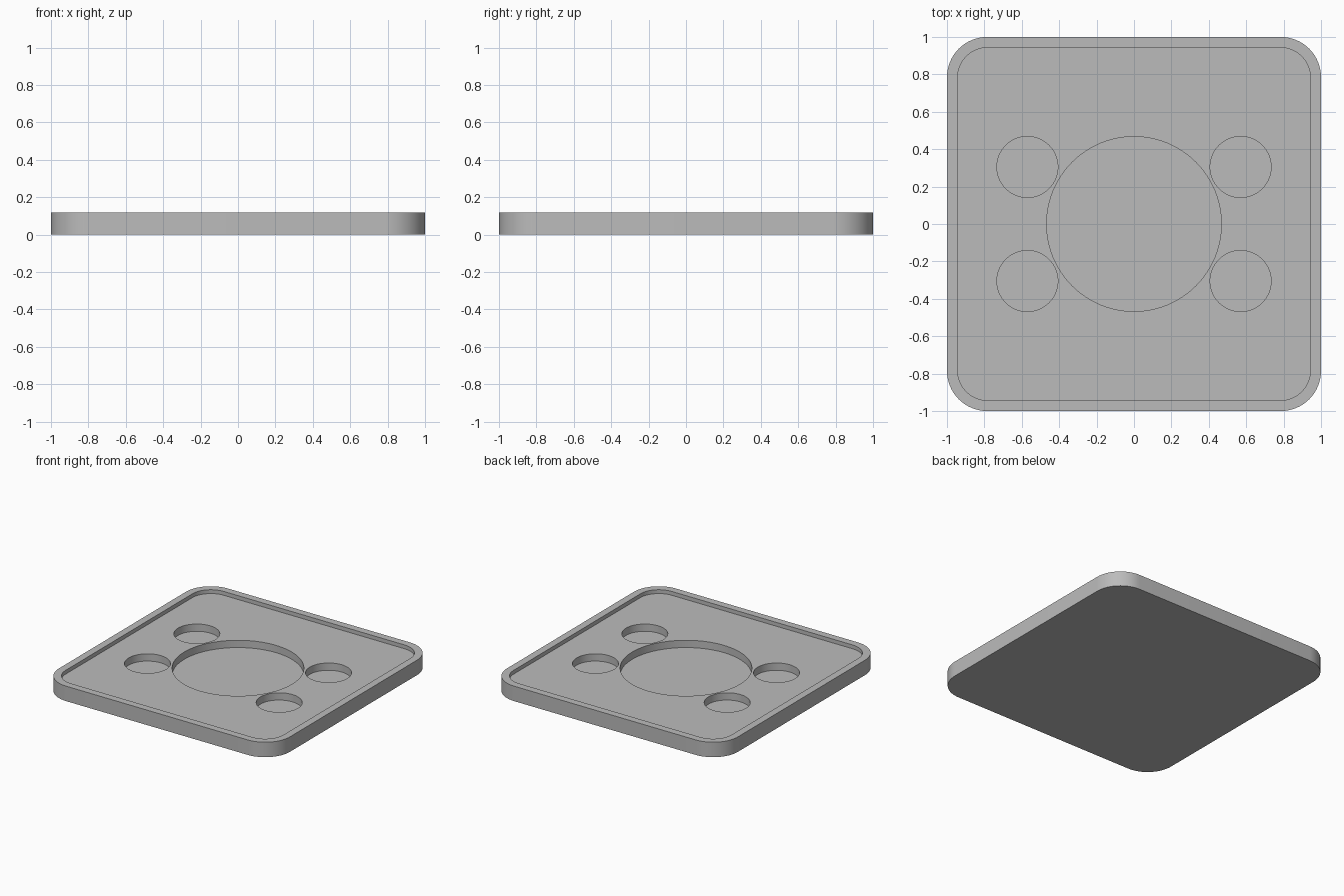
import bpy
import bmesh
from math import cos, sin, pi, radians

HEIGHT = 0.117
FLOOR = 0.087      # surface inside the raised rim
POCKET = 0.03      # bottom of the round pockets
ABOVE = 0.2        # cutters reach past the top

cube = bpy.data.objects.get("Cube")
if cube:
    bpy.data.objects.remove(cube, do_unlink=True)

grey = bpy.data.materials.new("plain_grey")
grey.use_nodes = True
colour = (0.5, 0.5, 0.5, 1)
grey.diffuse_color = colour
grey.node_tree.nodes["Principled BSDF"].inputs["Base Color"].default_value = colour


def circle(x, y, radius, steps=96):
    return [(x + radius * cos(2 * pi * i / steps), y + radius * sin(2 * pi * i / steps))
            for i in range(steps)]


def rounded_square(half, radius, steps=16):
    points = []
    inner = half - radius
    for quarter, (sx, sy) in enumerate([(1, 1), (-1, 1), (-1, -1), (1, -1)]):
        for i in range(steps + 1):
            a = (quarter + i / steps) * pi / 2
            points.append((sx * inner + radius * cos(a), sy * inner + radius * sin(a)))
    return points


def prism(name, outline, bottom, top):
    bm = bmesh.new()
    face = bm.faces.new([bm.verts.new((x, y, bottom)) for x, y in outline])
    side = bmesh.ops.extrude_face_region(bm, geom=[face])
    for v in side["geom"]:
        if isinstance(v, bmesh.types.BMVert):
            v.co.z = top
    bmesh.ops.recalc_face_normals(bm, faces=bm.faces)
    mesh = bpy.data.meshes.new(name)
    bm.to_mesh(mesh)
    bm.free()
    mesh.materials.append(grey)
    obj = bpy.data.objects.new(name, mesh)
    bpy.context.collection.objects.link(obj)
    return obj


# Plate with rounded corners
plate = prism("tray_plate", rounded_square(1, 0.215), 0, HEIGHT)

# Cutters: shallow recess inside the rim, central pocket, four small pockets
cutters = [prism("recess_cutter", rounded_square(0.943, 0.16), FLOOR, ABOVE),
           prism("centre_pocket_cutter", circle(0, 0, 0.467), POCKET, ABOVE)]
for sx in (-1, 1):
    for sy in (-1, 1):
        cutters.append(prism("small_pocket_cutter", circle(sx * 0.57, sy * 0.305, 0.163, 64),
                             POCKET, ABOVE))

bpy.context.view_layer.objects.active = plate
for cutter in cutters:
    cutter.hide_render = True
    cut = plate.modifiers.new(cutter.name, "BOOLEAN")
    cut.operation = "DIFFERENCE"
    cut.solver = "EXACT"
    cut.object = cutter
    bpy.ops.object.modifier_apply(modifier=cut.name)
for cutter in cutters:
    bpy.data.objects.remove(cutter, do_unlink=True)

# Smooth curved walls, crisp rims
bpy.ops.object.select_all(action="DESELECT")
plate.select_set(True)
bpy.ops.object.shade_smooth_by_angle(angle=radians(30))
